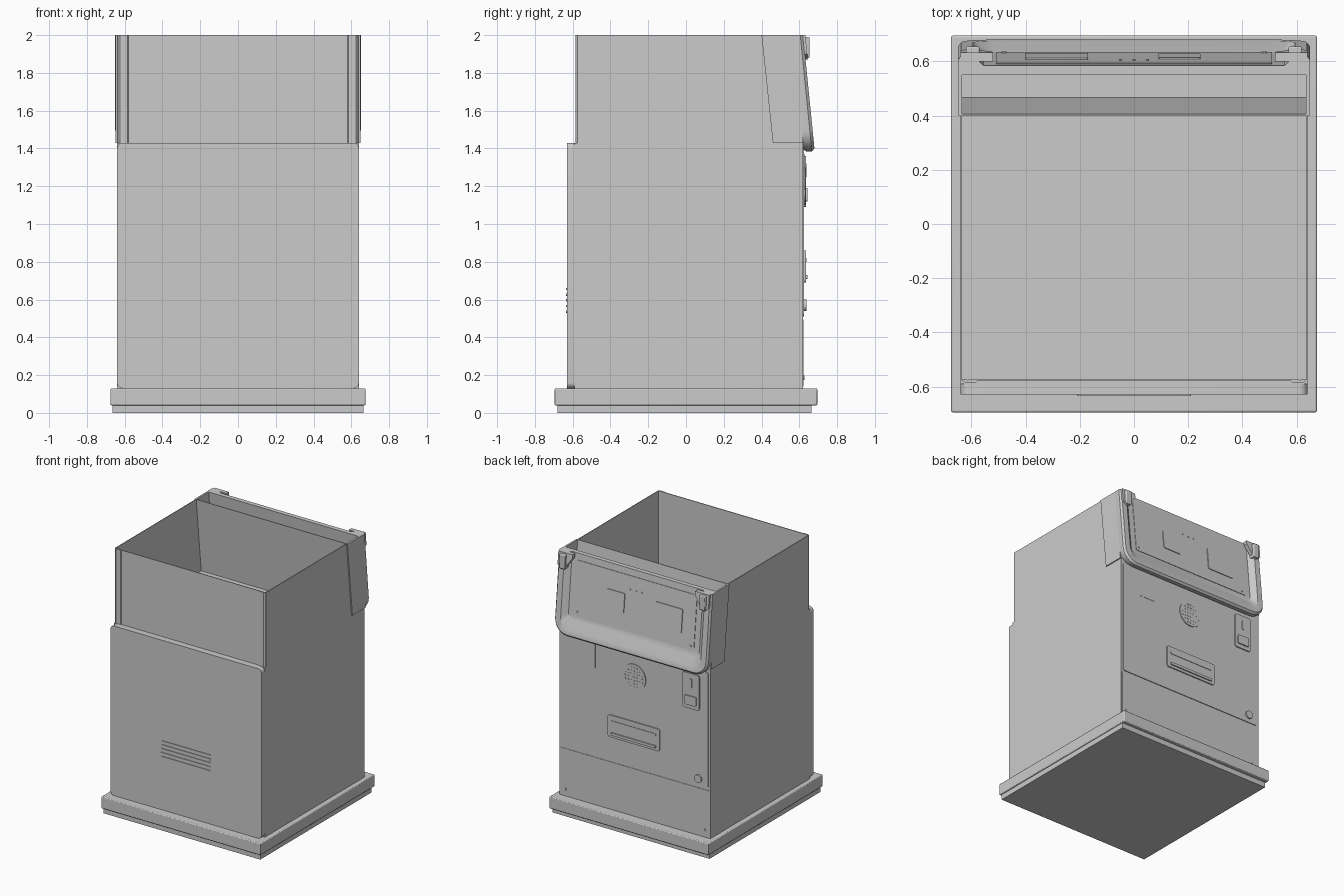
import bpy, bmesh, math
from mathutils import Vector

old = bpy.data.objects.get("Cube")
if old:
    bpy.data.objects.remove(old, do_unlink=True)

GREY = (0.6, 0.6, 0.6, 1)
mat = bpy.data.materials.new("light_grey_metal")
mat.use_nodes = True
mat.diffuse_color = GREY
mat.node_tree.nodes["Principled BSDF"].inputs["Base Color"].default_value = GREY


def finish(name, bm):
    bmesh.ops.recalc_face_normals(bm, faces=bm.faces)
    me = bpy.data.meshes.new(name)
    bm.to_mesh(me)
    bm.free()
    me.materials.append(mat)
    ob = bpy.data.objects.new(name, me)
    bpy.context.collection.objects.link(ob)
    return ob


def prism(name, pts, shift):
    """Extrude a closed 3D outline along a vector."""
    bm = bmesh.new()
    face = bm.faces.new([bm.verts.new(p) for p in pts])
    out = bmesh.ops.extrude_face_region(bm, geom=[face])
    new = [g for g in out["geom"] if isinstance(g, bmesh.types.BMVert)]
    bmesh.ops.translate(bm, verts=new, vec=Vector(shift))
    return finish(name, bm)


def box(name, x, y, z, bevel=0):
    pts = [(x[0], y[0], z[0]), (x[1], y[0], z[0]), (x[1], y[1], z[0]), (x[0], y[1], z[0])]
    ob = prism(name, pts, (0, 0, z[1] - z[0]))
    if bevel:
        mod = ob.modifiers.new("edge", "BEVEL")
        mod.width, mod.segments = bevel, 2
    return ob


def rounded(x0, x1, z0, z1, rb, rt, n=6):
    """Outline in x and z with bottom radius rb and top radius rt, starting top left."""
    pts = []
    for cx, cz, r, a in ((x0 + rt, z1 - rt, rt, 90), (x0 + rb, z0 + rb, rb, 180),
                         (x1 - rb, z0 + rb, rb, 270), (x1 - rt, z1 - rt, rt, 0)):
        for i in range(n + 1 if r else 1):
            t = math.radians(a + 90 * i / n)
            pts.append((cx + r * math.cos(t), cz + r * math.sin(t)))
    return pts


def panel(name, x, z, y, depth, r):
    return prism(name, [(px, y, pz) for px, pz in rounded(*x, *z, r, r)], (0, depth, 0))


def disc(name, x, y, z, r, depth, n=24):
    ring = [(x + r * math.cos(math.tau * i / n), y, z + r * math.sin(math.tau * i / n))
            for i in range(n)]
    return prism(name, ring, (0, depth, 0))


# Plinth
box("base_foot", (-0.665, 0.665), (-0.68, 0.665), (0, 0.04))
box("base_plinth", (-0.675, 0.675), (-0.695, 0.695), (0.04, 0.13), 0.006)

# Lower cabinet with its rounded service panel
box("cabinet", (-0.64, 0.64), (-0.59, 0.62), (0.13, 1.43))
panel("front_panel", (-0.64, 0.64), (0.13, 1.43), -0.63, 0.042, 0.03)
for i in range(5):
    z = 0.53 + i * 0.03
    panel("vent_slot", (-0.21, 0.21), (z, z + 0.012), -0.635, 0.007, 0.005)

# Open upper bin
box("bin_front_wall", (-0.61, 0.61), (-0.58, -0.574), (1.43, 2))
for s in (-1, 1):
    box("bin_side_wall", sorted((s * 0.634, s * 0.64)), (-0.575, 0.56), (1.43, 2))
    prism("bin_corner_post", [(s * x, y, 1.43) for x, y in
          ((0.58, -0.58), (0.585, -0.585), (0.625, -0.585), (0.64, -0.572), (0.634, -0.572))],
          (0, 0, 0.57))
    # Sloping side cheek
    prism("side_cheek", [(s * 0.64, y, z) for y, z in
          ((0.4, 2), (0.46, 1.43), (0.62, 1.43), (0.58, 2))], (s * 0.008, 0, 0))
prism("trough_rear_wall", [(-0.634, y, z) for y, z in
      ((0.4, 2), (0.46, 1.43), (0.466, 1.43), (0.406, 2))], (1.268, 0, 0))


# Tilted bezel with a recessed face
def tilt(y, z):
    return y + 0.1 * (2 - z)


bm = bmesh.new()
rings = []
for half, low, rad, y in ((0.645, 1.4, 0.1, 0.55), (0.65, 1.385, 0.11, 0.575),
                          (0.65, 1.385, 0.11, 0.605), (0.638, 1.4, 0.1, 0.62),
                          (0.595, 1.44, 0.08, 0.62), (0.555, 1.5, 0.05, 0.585)):
    rings.append([bm.verts.new((x, tilt(y, z), z))
                  for x, z in rounded(-half, half, low, 2, rad, 0)])
for a, b in zip(rings, rings[1:]):
    for i in range(len(a) - 1):
        bm.faces.new((a[i], a[i + 1], b[i + 1], b[i]))
bm.faces.new(rings[0])
bm.faces.new(rings[-1])
bm.faces.new([r[0] for r in rings] + [r[-1] for r in reversed(rings)])
finish("bezel", bm)


def bezel_plate(name, x, z, y=0.585, thick=0.006):
    pts = [(px, tilt(y, pz), pz) for px, pz in rounded(*x, *z, 0.01, 0.01, 3)]
    return prism(name, pts, (0, thick, 0))


bezel_plate("bezel_inner_panel", (-0.51, 0.51), (1.54, 1.95), thick=0.004)
bezel_plate("left_cover", (0.09, 0.245), (1.66, 1.81), thick=0.01)
bezel_plate("right_cover", (-0.4, -0.17), (1.64, 1.82), thick=0.01)
for x in (-0.05, 0, 0.05):
    disc("indicator", x, tilt(0.585, 1.85), 1.85, 0.006, 0.009, 10)
for s in (-1, 1):
    disc("bezel_screw", s * 0.48, tilt(0.585, 1.57), 1.57, 0.009, 0.008, 10)
    # Corner brackets holding the bezel
    prism("bracket_plate", [(s * x, tilt(0.6, z), z) for x, z in
          ((0.64, 2), (0.64, 1.9), (0.6, 1.87), (0.57, 1.9), (0.52, 1.97), (0.52, 2))],
          (0, 0.032, 0))
    box("bracket_clip", sorted((s * 0.57, s * 0.62)), (0.6, 0.655), (1.88, 1.99), 0.006)

# Door and its fittings
panel("door", (-0.625, 0.625), (0.51, 1.4), 0.61, 0.016, 0.02)
box("lower_door", (-0.63, 0.63), (0.61, 0.623), (0.14, 0.495))
disc("speaker_disc", 0, 0.62, 1.2, 0.1, 0.012, 32)
for i in range(-3, 4):
    for j in range(-3, 4):
        if i * i + j * j < 11:
            disc("speaker_hole", i * 0.024, 0.63, 1.2 + j * 0.024, 0.006, 0.004, 8)
panel("coin_plate", (-0.555, -0.415), (1.09, 1.36), 0.62, 0.015, 0.015)
panel("coin_slot", (-0.495, -0.475), (1.25, 1.32), 0.63, 0.009, 0.004)
panel("coin_return", (-0.535, -0.435), (1.12, 1.19), 0.63, 0.014, 0.01)
panel("card_plate", (-0.22, 0.22), (0.69, 0.86), 0.62, 0.015, 0.015)
panel("card_upper_lip", (-0.19, 0.19), (0.8, 0.82), 0.63, 0.009, 0.005)
panel("card_lower_lip", (-0.19, 0.19), (0.71, 0.73), 0.63, 0.014, 0.005)
panel("label_plate", (0.33, 0.48), (1.18, 1.37), 0.62, 0.008, 0.005)
disc("door_lock", -0.545, 0.62, 0.57, 0.03, 0.018)
for s in (-1, 1):
    disc("lower_screw", s * 0.59, 0.62, 0.185, 0.012, 0.008, 12)

# Smooth the rounded edges and keep the flat sheets crisp
bpy.ops.object.select_all(action="DESELECT")
for ob in bpy.context.collection.objects:
    if ob.type == "MESH" and ob.data.materials and ob.data.materials[0] == mat:
        ob.select_set(True)
        bpy.context.view_layer.objects.active = ob
bpy.ops.object.shade_smooth_by_angle(angle=math.radians(30))
